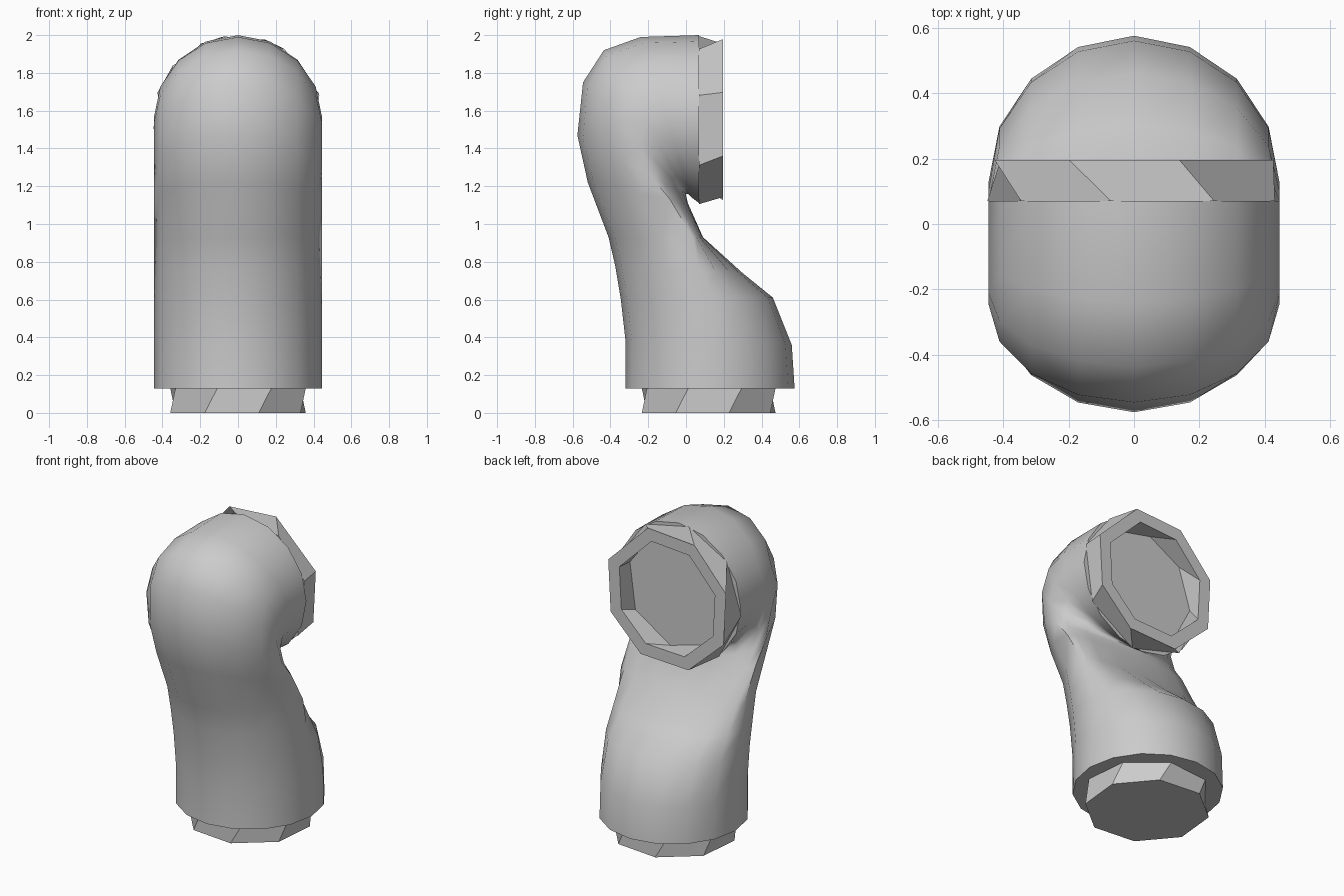
import bpy, bmesh, math
from mathutils import Vector

cube = bpy.data.objects.get("Cube")
if cube:
    bpy.data.objects.remove(cube, do_unlink=True)

grey = bpy.data.materials.new("plain grey")
grey.use_nodes = True
colour = (0.6, 0.6, 0.6, 1)
grey.diffuse_color = colour
grey.node_tree.nodes["Principled BSDF"].inputs["Base Color"].default_value = colour


def even(sides, turn=0):
    """Evenly spaced angles in degrees."""
    return [turn + 360 * i / sides for i in range(sides)]


def ring(centre, u, v, angles):
    """Points around centre at the given angles, with half axes u and v."""
    return [Vector(centre) + Vector(u) * math.cos(a) + Vector(v) * math.sin(a)
            for a in map(math.radians, angles)]


def bend_ring(o, i, width, sides):
    """Round half on the outer bend, flattened half on the inner bend."""
    direction = (i - o).normalized()
    centre = o + direction * width
    points = []
    for a in map(math.radians, even(sides)):
        reach = (i - centre).length if math.sin(a) > 0 else width
        points.append(centre + Vector((width * math.cos(a), 0, 0))
                      + direction * reach * math.sin(a))
    return points


def loft(name, rings, smooth_angle=None):
    """Skin a list of rings and cap both ends."""
    bm = bmesh.new()
    loops = [[bm.verts.new(p) for p in r] for r in rings]
    n = len(loops[0])
    for a, b in zip(loops, loops[1:]):
        for i in range(n):
            j = (i + 1) % n
            bm.faces.new((a[i], a[j], b[j], b[i]))
    bm.faces.new(loops[0])
    bm.faces.new(loops[-1])
    bmesh.ops.recalc_face_normals(bm, faces=bm.faces)
    mesh = bpy.data.meshes.new(name)
    bm.to_mesh(mesh)
    bm.free()
    mesh.materials.append(grey)
    obj = bpy.data.objects.new(name, mesh)
    bpy.context.collection.objects.link(obj)
    if smooth_angle:
        bpy.ops.object.select_all(action='DESELECT')
        obj.select_set(True)
        bpy.context.view_layer.objects.active = obj
        bpy.ops.object.shade_smooth_by_angle(angle=math.radians(smooth_angle))


# Curved pipe: matching (y, z) points on its outer and inner bend
outer = [(-.32, .13), (-.32, .38), (-.345, .6), (-.375, .78), (-.41, .93),
         (-.52, 1.22), (-.575, 1.47), (-.545, 1.75), (-.435, 1.92),
         (-.24, 1.99), (.07, 2)]
inner = [(.575, .13), (.56, .36), (.46, .61), (.3, .74), (.09, .93),
         (.01, 1.11), (0, 1.15), (0, 1.16), (.01, 1.16), (.03, 1.14), (.07, 1.11)]
loft("bent_pipe", [bend_ring(Vector((0, *o)), Vector((0, *i)), .445, 16)
                   for o, i in zip(outer, inner)], 60)

# Foot collar with slightly twisted sides
loft("foot_collar", [ring((0, .12, z), (.375, 0, 0), (0, .37, 0), even(8, turn))
                     for z, turn in ((0, 17), (.13, 28))])

# Mouth flange: outer wall, rim, inner wall and recessed floor
back = (19, 72, 116, 161, 205, 250, 295, 335)
front = (17, 57, 99, 140, 185, 230, 279, 328)
loft("mouth_flange", [ring((0, y, 1.55), (r, 0, 0), (0, 0, r), angles)
                      for y, r, angles in ((.07, .45, front), (.195, .45, back),
                                           (.195, .365, back), (.08, .365, front))])
